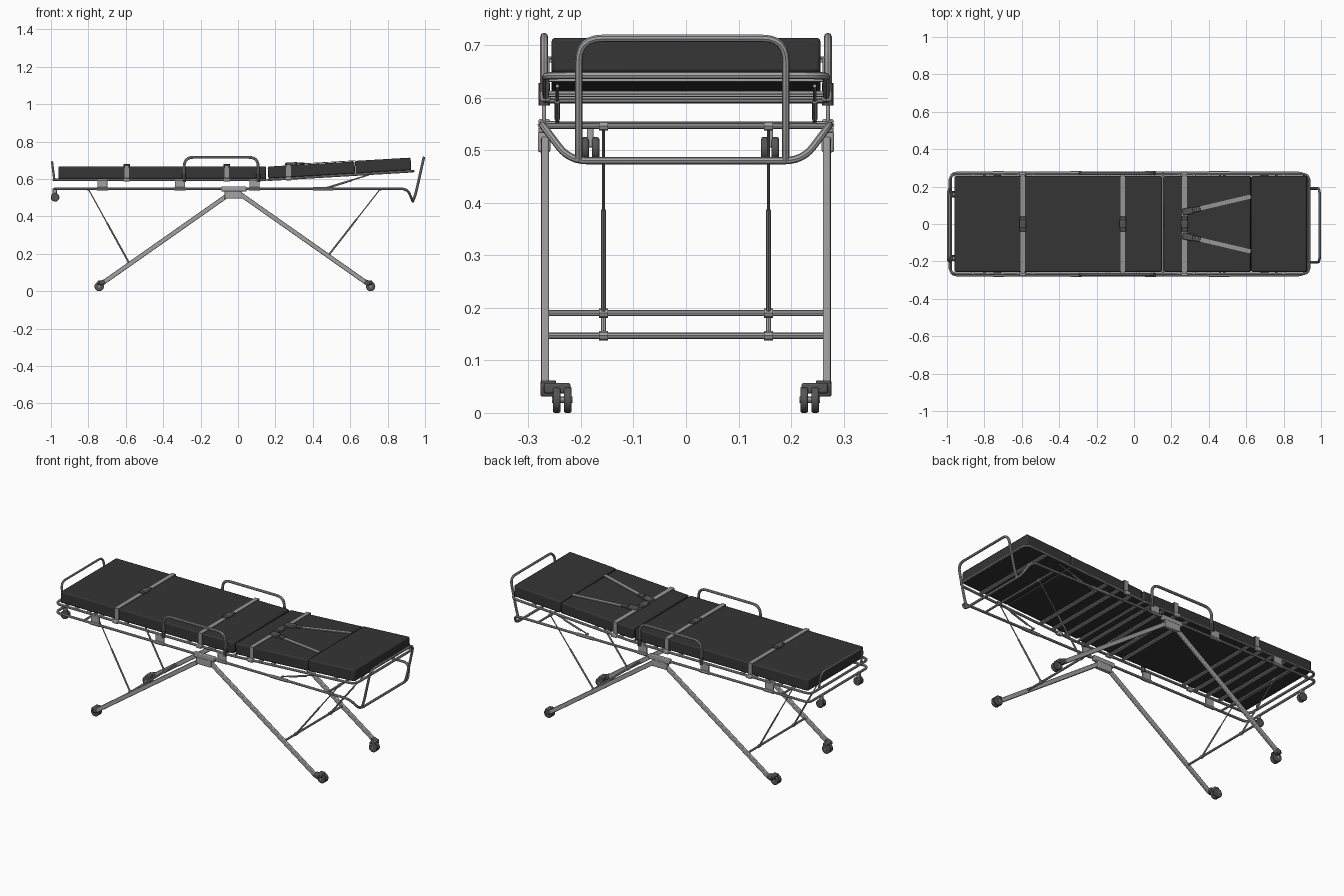
import bpy, math
from mathutils import Vector, Matrix

if "Cube" in bpy.data.objects:
    bpy.data.objects.remove(bpy.data.objects["Cube"])


def mat(name, c):
    m = bpy.data.materials.new(name)
    m.diffuse_color = (c, c, c, 1)
    m.use_nodes = True
    m.node_tree.nodes["Principled BSDF"].inputs["Base Color"].default_value = m.diffuse_color
    return m


DARK, RUBBER = mat("dark_vinyl", 0.035), mat("rubber", 0.09)
STEEL, WEB = mat("steel", 0.36), mat("webbing", 0.3)


def finish(o, name, m, smooth=True):
    o.name = name
    o.data.materials.clear()
    o.data.materials.append(m)
    if smooth:
        bpy.ops.object.select_all(action='DESELECT')
        o.select_set(True)
        bpy.context.view_layer.objects.active = o
        bpy.ops.object.shade_smooth_by_angle(angle=math.radians(40))
    return o


def fillet(pts, r, closed):
    # round every corner of a polyline
    pts = [Vector(p) for p in pts]
    n, out = len(pts), []
    for i, p in enumerate(pts):
        if not closed and i in (0, n - 1):
            out.append(p)
            continue
        a, b = pts[i - 1] - p, pts[(i + 1) % n] - p
        a = p + a.normalized() * min(r, a.length * .48)
        b = p + b.normalized() * min(r, b.length * .48)
        for k in range(7):
            t = k / 6
            out.append(a * (1 - t) ** 2 + p * 2 * t * (1 - t) + b * t * t)
    return out


def tube(name, pts, rad=0.007, r=0.04, closed=False, m=STEEL):
    cu = bpy.data.curves.new(name, 'CURVE')
    cu.dimensions = '3D'
    cu.bevel_depth, cu.bevel_resolution, cu.use_fill_caps = rad, 2, True
    path = fillet(pts, r, closed)
    s = cu.splines.new('POLY')
    s.points.add(len(path) - 1)
    for q, p in zip(s.points, path):
        q.co = (*p, 1)
    s.use_cyclic_u = closed
    o = bpy.data.objects.new(name, cu)
    bpy.context.collection.objects.link(o)
    bpy.ops.object.select_all(action='DESELECT')
    o.select_set(True)
    bpy.context.view_layer.objects.active = o
    bpy.ops.object.convert(target='MESH')
    return finish(bpy.context.object, name, m)


def box(name, c, size, m=STEEL, bevel=0.003, rot=0.0):
    bpy.ops.mesh.primitive_cube_add(size=1)
    o = bpy.context.object
    o.data.transform(Matrix.Diagonal((*size, 1)))
    o.location, o.rotation_euler = c, (0, rot, 0)
    if bevel:
        b = o.modifiers.new("bevel", 'BEVEL')
        b.width, b.segments = bevel, 2
    return finish(o, name, m)


def beam(name, p, q, w, h, m=STEEL, bevel=0.003):
    p, q = Vector(p), Vector(q)
    d = (q - p).normalized()
    side = Vector((0, 0, 1)).cross(d).normalized()
    rot = Matrix((d, side, d.cross(side))).transposed()
    o = box(name, (p + q) / 2, ((q - p).length, w, h), m, bevel)
    o.rotation_euler = rot.to_euler()
    return o


def wheel(name, c, r, w):
    bpy.ops.mesh.primitive_cylinder_add(vertices=24, radius=r, depth=w, location=c,
                                        rotation=(math.pi / 2, 0, 0))
    o = bpy.context.object
    b = o.modifiers.new("bevel", 'BEVEL')
    b.width, b.segments, b.limit_method = 0.004, 2, 'ANGLE'
    return finish(o, name, RUBBER)


SL = 0.059                      # slope of the raised backrest
TILT = -math.atan(SL)


def bed(x):                     # height of the upper frame at x
    return 0.596 + max(0, x - 0.155) * SL


# Lower frame: one loop that dips at the head end
tube("lower_frame", [(-0.98, -.273, .548), (0.905, -.273, .548), (0.935, -.222, .48),
                     (0.935, .222, .48), (0.905, .273, .548), (-0.98, .273, .548)],
     r=0.035, closed=True)
# Upper frame: flat seat part and tilted back part
tube("seat_frame", [(0.15, -.267, .596), (-0.985, -.267, .596), (-0.985, .267, .596),
                    (0.15, .267, .596)])
tube("back_frame", [(0.16, -.267, bed(.16)), (0.937, -.267, bed(.937)),
                    (0.937, .267, bed(.937)), (0.16, .267, bed(.16))])
tube("hinge_bar", [(0.155, -.27, .596), (0.155, .27, .596)], 0.006)
# End hoops
tube("head_hoop", [(0.935, -.204, .48), (0.95, -.204, .52), (0.993, -.204, .713),
                   (0.993, .19, .713), (0.95, .19, .52), (0.935, .19, .48)], 0.007, 0.045)
tube("foot_hoop", [(-0.982, -.2, .596), (-0.994, -.2, .69), (-0.994, .185, .69),
                   (-0.982, .185, .596)], 0.006, 0.04)

# Slats under the mattress
for i, x in enumerate((-.86, -.78, -.7, -.62, -.54, -.14, -.06, .02, .1, .24, .32, .4, .8)):
    box(f"slat_{i}", (x, 0, bed(x) - .001), (.02, .53, .006), bevel=0, rot=TILT if x > .16 else 0)
# Crossbars on the lower frame
for i, x in enumerate((-.8, .76)):
    tube(f"lower_crossbar_{i}", [(x, -.273, .546), (x, .273, .546)], 0.006)

# Mattress: seat, back and headrest
box("seat_mattress", (-0.405, 0, .634), (1.11, .512, .066), DARK, .007)
for name, x0, x1, h in (("back_mattress", .16, .625, .064), ("headrest_mattress", .627, .925, .067)):
    xc = (x0 + x1) / 2
    box(name, (xc, 0, bed(xc) + .006 + h / 2), (x1 - x0, .512, h), DARK, .007, TILT)

# Straps that wrap the mattress, with buckles
for i, x in enumerate((-.595, -.06, .27)):
    t = TILT if x > .16 else 0
    z0, z1 = bed(x) - .006, bed(x) + .073
    box(f"strap_top_{i}", (x, 0, z1), (.026, .526, .004), WEB, 0, t)
    for s in (-1, 1):
        box(f"strap_side_{i}", (x, s * .262, (z0 + z1) / 2), (.026, .004, z1 - z0), WEB, 0)
        box(f"strap_clip_{i}", (x, s * .268, bed(x)), (.034, .02, .02), STEEL, .004)
        box(f"buckle_tongue_{i}", (x, s * .03, z1 + .003), (.032, .02, .012), RUBBER, .003, t)
    box(f"buckle_{i}", (x, 0, z1 + .004), (.036, .044, .016), RUBBER, .005, t)
# Shoulder straps
for s in (-1, 1):
    P = lambda x, y, dz=.074: (x, s * y, bed(x) + dz)
    beam("shoulder_strap", P(.28, .066), P(.625, .147), .022, .004, WEB, 0)
    beam("shoulder_buckle", P(.26, .063, .077), P(.315, .074, .077), .036, .016, RUBBER, .004)
    beam("shoulder_adjuster", P(.32, .075, .076), P(.355, .083, .076), .028, .01, RUBBER, .003)

for s in (-1, 1):
    # Side guard hoop with clamps
    y = s * .27
    tube("side_guard", [(-.288, y, .59), (-.288, y, .716), (.108, y, .716), (.108, y, .59)],
         0.0075, 0.05)
    for x in (-.288, .108):
        tube("guard_clamp", [(x, y, .585), (x, y, .628)], .011, m=RUBBER)
    # Spacer blocks between frames
    for x in (-.725, -.31, .088):
        box("frame_spacer", (x, s * .27, .573), (.055, .008, .044), STEEL, .003)
        tube("spacer_foot", [(x - .03, s * .273, .548), (x + .03, s * .273, .548)], .0095)
    # Centre bracket
    box("leg_bracket", (-.022, s * .27, .546), (.135, .022, .027), STEEL, .004)
    box("leg_bracket_lower", (-.025, s * .27, .516), (.095, .024, .04), STEEL, .004)
    # Backrest struts
    tube("strut_rod", [(.46, s * .245, .55), (.7, s * .245, bed(.7) - .006)], .0035)
    tube("strut_sleeve", [(.5, s * .245, .56), (.61, s * .245, .594)], .0055)
    tube("strut_slider", [(.4, s * .273, .548), (.51, s * .273, .548)], .0095)
    tube("strut_pin", [(.46, s * .24, .55), (.46, s * .275, .55)], .006)

    # Legs, casters and brace rods at each end
    for d, x_top, x_end, x_wheel in ((-1, -.05, -.725, -.742), (1, .015, .69, .709)):
        beam("leg", (x_top, s * .268, .517), (x_end, s * .268, .043), .015, .024)
        beam("caster_housing", (x_end - d * .012, s * .262, .051), (x_end + d * .015, s * .262, .042),
             .03, .026, RUBBER, .004)
        box("caster_fork", (x_wheel - d * .006, s * .245, .047), (.03, .05, .02), RUBBER, .004)
        for yy in (.225, .246):
            wheel("caster_wheel", (x_wheel, s * yy, .025), .025, .015)
        tube("caster_axle", [(x_wheel, s * .216, .025), (x_wheel, s * .255, .025)], .006)
    for xt, xb, zb in ((-.8, -.58, .147), (.76, .482, .19)):
        y = s * .157
        a, b = Vector((xt, y, .546)), Vector((xb, y, zb))
        tube("brace_rod", [a, b], .003)
        tube("brace_sleeve", [b, b.lerp(a, .55)], .0048)
        for p in (a, b):
            tube("brace_collar", [p - Vector((0, .009, 0)), p + Vector((0, .009, 0))], .009)
    # Foot loading wheels
    yc = -.011 + s * .171
    box("loading_fork", (-.98, yc, .528), (.022, .012, .045), STEEL, .003)
    for o in (-.01, .01):
        wheel("loading_wheel", (-.978, yc + o, .502), .023, .014)

# Crossbars joining the legs
for i, (x, z) in enumerate(((-.58, .147), (.482, .19))):
    tube(f"leg_crossbar_{i}", [(x, -.268, z), (x, .268, z)], .006)
